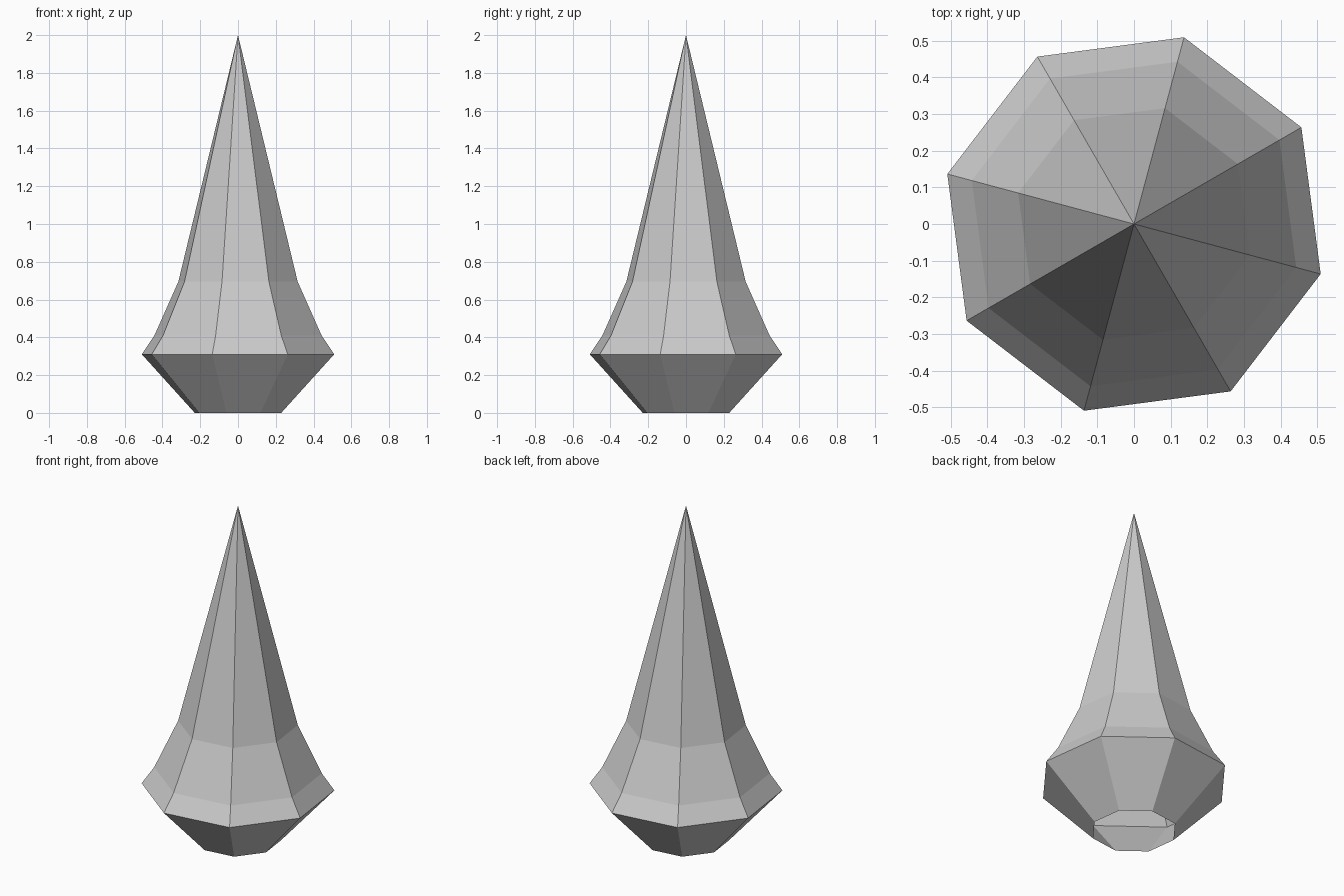
import bpy, bmesh
from math import cos, sin, radians

if "Cube" in bpy.data.objects:
    bpy.data.objects.remove(bpy.data.objects["Cube"])

SIDES = 8
TURN = radians(30)
# Profile from the open base rim up to the shoulder: (radius, height)
PROFILE = [(0.237, 0.0), (0.527, 0.31), (0.458, 0.41), (0.327, 0.695)]
TIP = 2.0

bm = bmesh.new()


def ring(radius, z):
    step = radians(360 / SIDES)
    return [bm.verts.new((radius * cos(TURN + i * step), radius * sin(TURN + i * step), z))
            for i in range(SIDES)]


# Faceted flared sides, hollow and open underneath
rings = [ring(r, z) for r, z in PROFILE]
for low, high in zip(rings, rings[1:]):
    for i in range(SIDES):
        j = (i + 1) % SIDES
        bm.faces.new((low[i], low[j], high[j], high[i]))

# Pointed top
tip = bm.verts.new((0, 0, TIP))
for i in range(SIDES):
    bm.faces.new((rings[-1][i], rings[-1][(i + 1) % SIDES], tip))

mesh = bpy.data.meshes.new("spire_roof")
bm.to_mesh(mesh)
bm.free()
bpy.context.collection.objects.link(bpy.data.objects.new("spire_roof", mesh))
